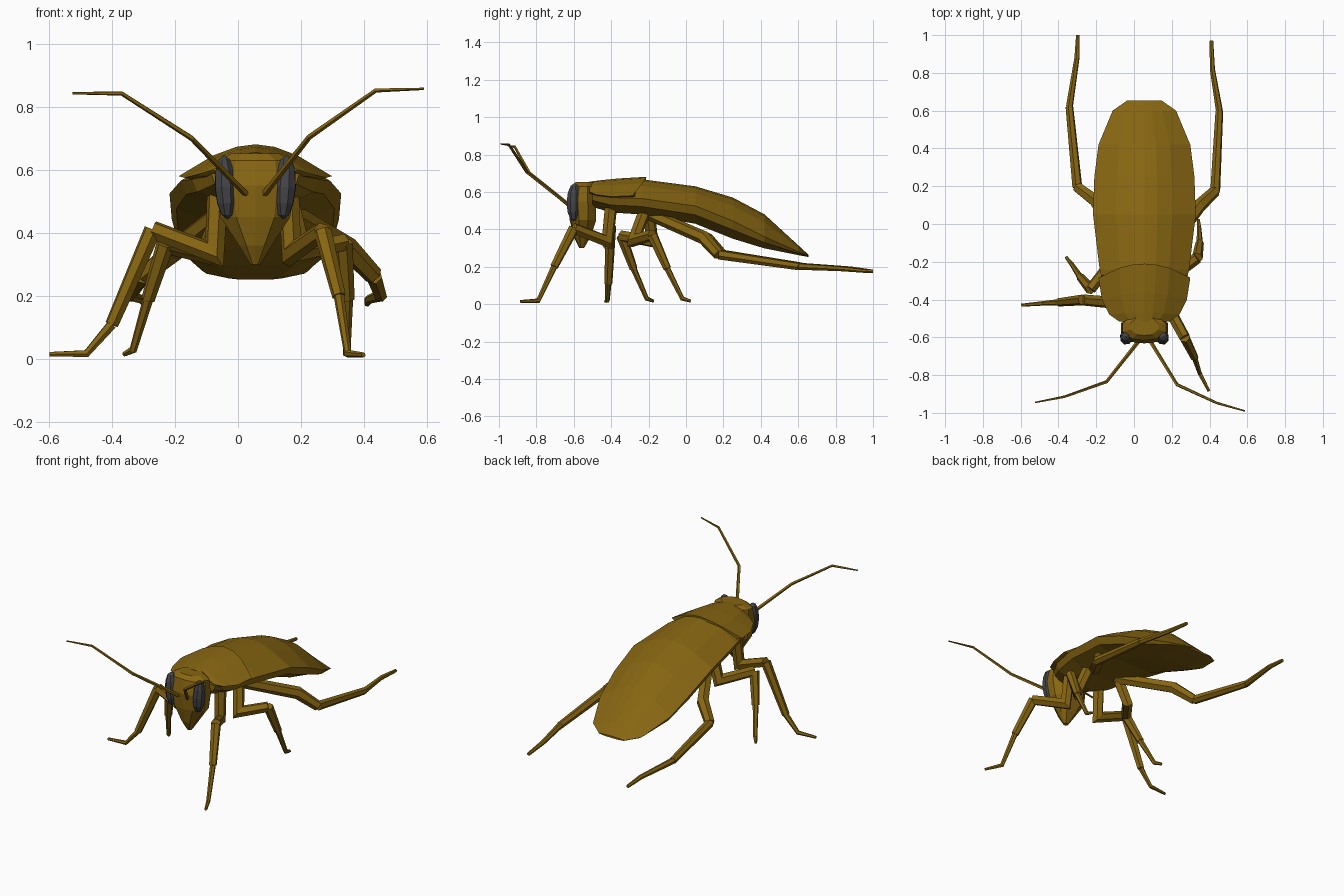
import bpy, bmesh, math
from mathutils import Vector

cube = bpy.data.objects.get("Cube")
if cube:
    bpy.data.objects.remove(cube, do_unlink=True)

MID = 0.055  # the body sits slightly off the centre line


def material(name, rgb):
    m = bpy.data.materials.new(name)
    m.use_nodes = True
    m.diffuse_color = (*rgb, 1)
    bsdf = next(n for n in m.node_tree.nodes if n.type == 'BSDF_PRINCIPLED')
    bsdf.inputs["Base Color"].default_value = (*rgb, 1)
    bsdf.inputs["Roughness"].default_value = 0.8
    return m


shell = material("golden brown shell", (0.245, 0.133, 0.006))
eye_grey = material("dark grey eye", (0.06, 0.06, 0.066))


def finish(name, bm, mat):
    bmesh.ops.recalc_face_normals(bm, faces=bm.faces)
    mesh = bpy.data.meshes.new(name)
    bm.to_mesh(mesh)
    bm.free()
    mesh.materials.append(mat)
    ob = bpy.data.objects.new(name, mesh)
    bpy.context.collection.objects.link(ob)
    return ob


def loft(name, rings, mat=shell):
    """Skin closed rings of equal length and cap both ends."""
    bm = bmesh.new()
    rows = [[bm.verts.new(p) for p in ring] for ring in rings]
    n = len(rows[0])
    for a, b in zip(rows, rows[1:]):
        for i in range(n):
            j = (i + 1) % n
            bm.faces.new((a[i], a[j], b[j], b[i]))
    bm.faces.new(rows[0])
    bm.faces.new(rows[-1])
    return finish(name, bm, mat)


def body_ring(y, w, top, edge, belly, sweep=0.0):
    """Arched back, sharp side edge, rounded belly."""
    half = [(0.25, top - 0.08 * (top - edge)), (0.55, top - 0.35 * (top - edge)),
            (1, edge), (0.92, edge + 0.5 * (belly - edge)), (0.5, belly)]
    pts = [(0, top)] + half + [(0, belly)] + [(-x, z) for x, z in reversed(half)]
    return [Vector((MID + x * w, y - sweep * x * x, z)) for x, z in pts]


def limb(name, points, radii, sides=6):
    """Tapered tube with mitred joints along a path."""
    pts = [Vector(p) for p in points]
    dirs = [(b - a).normalized() for a, b in zip(pts, pts[1:])]
    u = dirs[0].orthogonal().normalized()
    rings = []
    for i, p in enumerate(pts):
        t = dirs[max(i - 1, 0)]
        out = dirs[min(i, len(dirs) - 1)]
        n = (t + out).normalized()
        v = t.cross(u)
        ring = []
        for k in range(sides):
            a = math.tau * k / sides
            off = (u * math.cos(a) + v * math.sin(a)) * radii[i]
            off -= t * (off.dot(n) / max(t.dot(n), 0.6))
            ring.append(p + off)
        rings.append(ring)
        u = t.rotation_difference(out) @ u
    return loft(name, rings)


# Body with folded wing covers: y, half width, top, side edge, belly
loft("body_and_wing_covers", [body_ring(*s) for s in (
    (-0.50, 0.14, 0.635, 0.59, 0.52),
    (-0.40, 0.20, 0.65, 0.57, 0.49),
    (-0.24, 0.237, 0.668, 0.565, 0.48),
    (0.05, 0.272, 0.63, 0.525, 0.43),
    (0.25, 0.265, 0.57, 0.445, 0.35),
    (0.42, 0.243, 0.48, 0.36, 0.298),
    (0.60, 0.168, 0.315, 0.28, 0.262),
    (0.655, 0.09, 0.264, 0.26, 0.252))])

# Neck shield with its curved rear rim
loft("neck_shield", [body_ring(*s) for s in (
    (-0.515, 0.135, 0.655, 0.60, 0.59, 0.0),
    (-0.47, 0.185, 0.661, 0.585, 0.575, 0.01),
    (-0.36, 0.225, 0.672, 0.575, 0.565, 0.04),
    (-0.21, 0.243, 0.681, 0.58, 0.57, 0.075))])

# Head, tapering down to the mouth: z, half width, front y, back y
head = []
for z, w, front, back in ((0.30, 0.015, -0.57, -0.545), (0.36, 0.052, -0.60, -0.51),
                          (0.45, 0.11, -0.622, -0.48), (0.55, 0.125, -0.632, -0.48),
                          (0.63, 0.115, -0.615, -0.49), (0.652, 0.075, -0.59, -0.50)):
    cy, d = (front + back) / 2, (back - front) / 2
    head.append([Vector((MID + w * x, cy + d * y, z)) for x, y in (
        (0, -1), (0.55, -0.9), (1, -0.3), (1, 0.4), (0.6, 1),
        (-0.6, 1), (-1, 0.4), (-1, -0.3), (-0.55, -0.9))])
loft("head", head)

# Eyes
for side, s in (("left", 1), ("right", -1)):
    bm = bmesh.new()
    bmesh.ops.create_uvsphere(bm, u_segments=8, v_segments=6, radius=1)
    for v in bm.verts:
        v.co = Vector((v.co.x * 0.036, v.co.y * 0.042, v.co.z * 0.102))
    eye = finish(side + "_eye", bm, eye_grey)
    eye.location = (MID + s * 0.094, -0.598, 0.545)
    eye.rotation_euler = (0, 0.06 * s, 0.3 * s)

# Antennae
FEELER = (0.011, 0.009, 0.007, 0.004)
limb("left_antenna", [(0.085, -0.62, 0.525), (0.227, -0.85, 0.705),
                      (0.437, -0.947, 0.852), (0.588, -0.99, 0.857)], FEELER, 5)
limb("right_antenna", [(0.025, -0.62, 0.525), (-0.146, -0.836, 0.70),
                       (-0.368, -0.915, 0.842), (-0.524, -0.945, 0.843)], FEELER, 5)

# Walking legs: hip, lower hip, knee, ankle, foot, toe
LEGS = {
    "left_front": [(0.16, -0.40, 0.53), (0.17, -0.42, 0.335), (0.268, -0.60, 0.405),
                   (0.32, -0.705, 0.20), (0.348, -0.79, 0.018), (0.397, -0.885, 0.014)],
    "right_front": [(-0.065, -0.40, 0.53), (-0.075, -0.42, 0.335), (-0.27, -0.402, 0.41),
                    (-0.40, -0.415, 0.11), (-0.48, -0.42, 0.018), (-0.597, -0.43, 0.016)],
    "left_middle": [(0.16, -0.22, 0.50), (0.20, -0.28, 0.34), (0.335, -0.18, 0.37),
                    (0.348, -0.10, 0.19), (0.345, -0.02, 0.03), (0.34, 0.025, 0.016)],
    "right_middle": [(-0.04, -0.20, 0.50), (-0.10, -0.18, 0.335), (-0.23, -0.345, 0.365),
                     (-0.285, -0.28, 0.19), (-0.332, -0.21, 0.03), (-0.36, -0.175, 0.016)],
}
for name, p in LEGS.items():
    limb(name + "_thigh", p[:3], (0.034, 0.032, 0.030))
    limb(name + "_shin", p[2:4], (0.029, 0.022))
    limb(name + "_foot", p[3:], (0.017, 0.012, 0.008))

# Long trailing hind legs
HIND = {
    "left_hind": [(0.14, -0.19, 0.48), (0.345, 0.095, 0.355), (0.43, 0.175, 0.265),
                  (0.452, 0.60, 0.202), (0.415, 0.82, 0.19), (0.41, 0.97, 0.176)],
    "right_hind": [(-0.03, -0.19, 0.48), (-0.20, 0.12, 0.345), (-0.30, 0.195, 0.265),
                   (-0.342, 0.62, 0.202), (-0.302, 0.88, 0.188), (-0.297, 1.0, 0.175)],
}
for name, p in HIND.items():
    limb(name + "_thigh", p[:3], (0.034, 0.036, 0.03))
    limb(name + "_shin", p[2:4], (0.027, 0.021))
    limb(name + "_foot", p[3:], (0.019, 0.014, 0.01))
